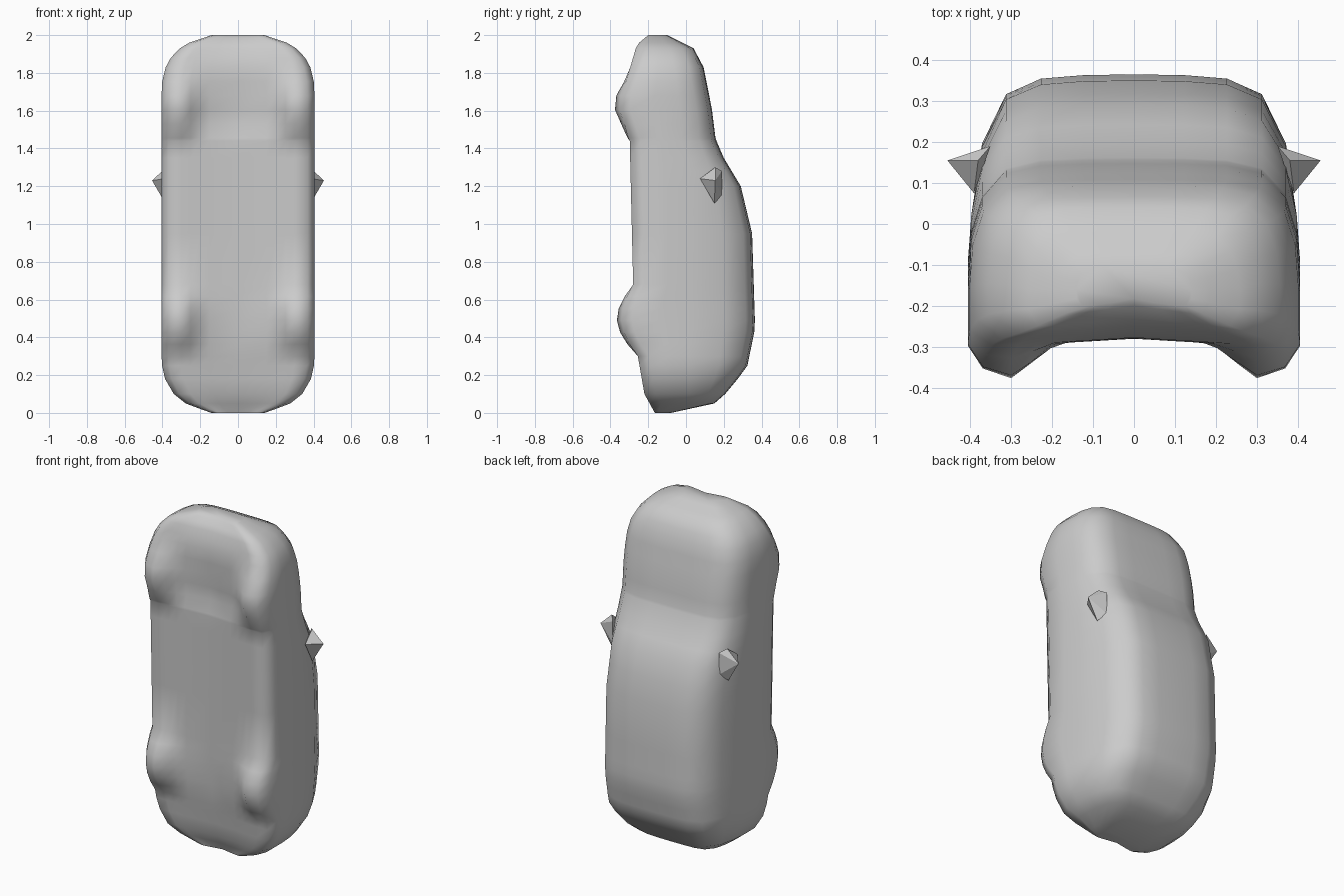
import bpy, bmesh, math

cube = bpy.data.objects.get("Cube")
if cube:
    bpy.data.objects.remove(cube, do_unlink=True)

grey = bpy.data.materials.new("plain grey")
grey.use_nodes = True
grey.diffuse_color = (0.6, 0.6, 0.6, 1)
grey.node_tree.nodes["Principled BSDF"].inputs["Base Color"].default_value = (0.6, 0.6, 0.6, 1)


def make_object(name, bm, angle):
    bmesh.ops.recalc_face_normals(bm, faces=bm.faces)
    mesh = bpy.data.meshes.new(name)
    bm.to_mesh(mesh)
    bm.free()
    mesh.materials.append(grey)
    ob = bpy.data.objects.new(name, mesh)
    bpy.context.collection.objects.link(ob)
    bpy.ops.object.select_all(action='DESELECT')
    ob.select_set(True)
    bpy.context.view_layer.objects.active = ob
    bpy.ops.object.shade_smooth_by_angle(angle=math.radians(angle))


def along(profile, z):
    """Read a (z, y) profile at height z."""
    for (z0, y0), (z1, y1) in zip(profile, profile[1:]):
        if z <= z1:
            return y0 + (y1 - y0) * (z - z0) / (z1 - z0)
    return profile[-1][1]


# Side outline of the car, standing on its tail
ROOF = [(0, -0.08), (0.05, 0.15), (0.12, 0.23), (0.25, 0.325), (0.45, 0.366), (0.95, 0.35),
        (1.2, 0.29), (1.35, 0.2), (1.45, 0.157), (1.61, 0.137), (1.83, 0.093),
        (1.93, 0.04), (2, -0.1)]
FLOOR = [(0, -0.165), (0.1, -0.22), (0.33, -0.26), (0.69, -0.28), (1.45, -0.298),
         (1.53, -0.275), (1.83, -0.295), (1.95, -0.26), (2, -0.2)]
# Wheels: centre height, half length
WHEELS = [(0.49, 0.19), (1.62, 0.18)]
# Lower section: width fraction, share of wheel bulge
UNDER = [(0, 0), (0.37, 0.08), (0.5, 0.28), (0.62, 0.65), (0.74, 1), (0.91, 0.75)]
# Upper section: width fraction, height fraction from shoulder to roof
UPPER = [(0.98, 0), (0.915, 0.51), (0.77, 0.86), (0.56, 0.97), (0.3, 0.995), (0, 1)]


def half_width(z):
    t = min(1, min(z, 2 - z) / 0.33)
    return max(0.14, 0.405 * (1 - (1 - t) ** 2.7) ** (1 / 2.7))


def wheel_bulge(z):
    return sum(0.097 * math.cos((z - c) / r * math.pi / 2)
               for c, r in WHEELS if abs(z - c) < r)


def half_section(z):
    w, floor, roof, bulge = half_width(z), along(FLOOR, z), along(ROOF, z), wheel_bulge(z)
    shoulder = min(0.02, floor + 0.6 * (roof - floor))
    pts = [(f * w, floor + max(0, 0.018 - 0.024 * f) - b * bulge) for f, b in UNDER]
    low = floor + min(0.06, 0.3 * (shoulder - floor)) - 0.8 * bulge
    pts += [(w, low), (w, (low + shoulder) / 2)]
    pts += [(f * w, shoulder + t * (roof - shoulder)) for f, t in UPPER]
    return pts


# Car body lofted through the sections, closer together at both ends and the wheels
heights = [0, 0.015, 0.05, 0.1, 0.18, 0.25]
heights += [0.3 + 0.0633 * i for i in range(7)]
heights += [0.95, 1.08, 1.2, 1.28, 1.35, 1.44]
heights += [1.455 + 0.075 * i for i in range(6)]
heights += [1.88, 1.93, 1.96, 1.985, 2]

bm = bmesh.new()
rings = []
for z in heights:
    half = half_section(z)
    loop = half + [(-x, y) for x, y in half[-2:0:-1]]
    rings.append([bm.verts.new((x, y, z)) for x, y in loop])
n = len(rings[0])
for a, b in zip(rings, rings[1:]):
    for i in range(n):
        j = (i + 1) % n
        bm.faces.new((a[i], a[j], b[j], b[i]))
bm.faces.new(rings[0][::-1])
bm.faces.new(rings[-1])
make_object("car_body", bm, 60)

# Pointed door mirrors
MIRROR = [(0.455, 0.155, 1.23), (0.35, 0.19, 1.28), (0.35, 0.19, 1.15),
          (0.39, 0.075, 1.24), (0.38, 0.155, 1.30), (0.385, 0.15, 1.11)]
for side, name in ((1, "left_mirror"), (-1, "right_mirror")):
    bm = bmesh.new()
    verts = [bm.verts.new((side * x, y, z)) for x, y, z in MIRROR]
    bmesh.ops.convex_hull(bm, input=verts)
    make_object(name, bm, 20)
